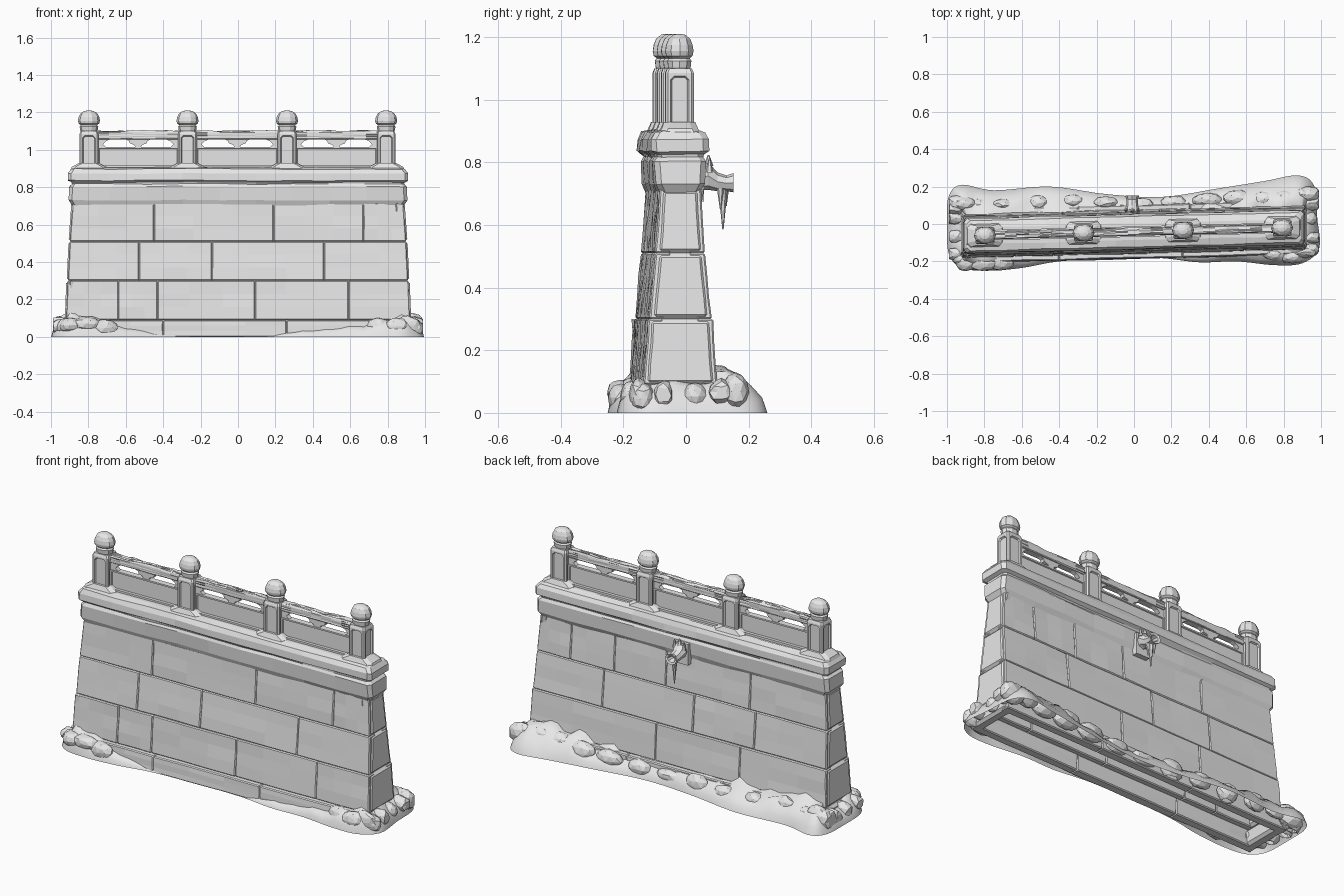
import bpy, bmesh, math, random
from mathutils import Vector, Matrix, noise

random.seed(4)
cube = bpy.data.objects.get("Cube")
if cube:
    bpy.data.objects.remove(cube, do_unlink=True)

stone = bpy.data.materials.new("pale_grey_stone")
stone.use_nodes = True
grey = (0.8, 0.8, 0.8, 1)
stone.diffuse_color = grey
stone.node_tree.nodes["Principled BSDF"].inputs["Base Color"].default_value = grey


def axis(x):
    """Centre line of the wall, which runs slightly askew."""
    return -0.041 + 0.025 * x


def clamp(v, m):
    return max(-m, min(m, v))


def finish(name, bm, skew=True, smooth=False):
    if skew:
        for v in bm.verts:
            v.co.y += axis(v.co.x)
    bmesh.ops.recalc_face_normals(bm, faces=bm.faces)
    for f in bm.faces:
        f.smooth = smooth
    mesh = bpy.data.meshes.new(name)
    bm.to_mesh(mesh)
    bm.free()
    mesh.materials.append(stone)
    ob = bpy.data.objects.new(name, mesh)
    bpy.context.collection.objects.link(ob)
    return ob


def loft(bm, rings, start=True, end=True):
    rows = [[bm.verts.new(p) for p in ring] for ring in rings]
    n = len(rows[0])
    for a, b in zip(rows, rows[1:]):
        for i in range(n):
            j = (i + 1) % n
            bm.faces.new((a[i], a[j], b[j], b[i]))
    if start:
        bm.faces.new(rows[0][::-1])
    if end:
        bm.faces.new(rows[-1])


def rect(hx, hy, z, c=0.01, steps=1, cx=0):
    """Rectangle ring with cut corners and divided long sides."""
    pts = []
    for s in (-1, 1):
        for i in range(steps + 1):
            pts.append((cx - s * (hx - c) * (2 * i / steps - 1), -s * -hy, z))
        pts += [(cx - s * hx, s * (hy - c), z), (cx - s * hx, -s * (hy - c), z)]
    return pts


def box(bm, x0, x1, hy, z0, z1):
    loft(bm, [[(x0, -hy, z), (x1, -hy, z), (x1, hy, z), (x0, hy, z)] for z in (z0, z1)])


def prism(bm, pts, hy):
    loft(bm, [[(x, y, z) for x, z in pts] for y in (-hy, hy)])


def roughen(bm, amount, cuts, bevel):
    """Divide the blocks, disturb their faces and chip their edges."""
    bmesh.ops.recalc_face_normals(bm, faces=bm.faces)
    bmesh.ops.subdivide_edges(bm, edges=bm.edges[:], cuts=cuts, use_grid_fill=True)
    for v in bm.verts:
        v.co.y += random.uniform(-amount, amount)
    sharp = [e for e in bm.edges if len(e.link_faces) == 2 and e.calc_face_angle() > 0.8]
    bmesh.ops.bevel(bm, geom=sharp, offset=bevel, segments=1, affect='EDGES', clamp_overlap=True)


# Wall courses: bottom, top, half depths, half widths, front and back joints
courses = [
    (0, .09, .146, .142, .93, .925, (-.4, .26), (-.3, .3)),
    (.09, .3, .118, .104, .92, .912, (-.64, -.43, .09, .59), (-.38, .14)),
    (.3, .51, .1, .08, .91, .9, (-.53, -.14, .46), (-.46, -.08, .48)),
    (.51, .715, .08, .067, .9, .885, (-.45, .19, .67), (-.42, .1, .42, .69)),
]
for k, (z0, z1, d0, d1, w0, w1, front, back) in enumerate(courses):
    bm = bmesh.new()
    levels = ((z0, d0, w0), (z1, d1, w1))
    for side, joints in ((-1, front), (1, back)):
        xs = (-1,) + joints + (1,)
        for a, b in zip(xs, xs[1:]):
            loft(bm, [[(clamp(a, w), side * d, z), (clamp(b, w), side * d, z),
                       (clamp(b, w), side * (d - .05), z), (clamp(a, w), side * (d - .05), z)]
                      for z, d, w in levels])
    roughen(bm, .0025, 2, .005)
    finish(f"wall_course_{k + 1}", bm)
    bm = bmesh.new()
    for s in (-1, 1):
        loft(bm, [[(s * (w - .06), -d, z), (s * (w + .006), -d, z),
                   (s * (w + .006), d, z), (s * (w - .06), d, z)]
                  for z, d, w in ((z0, d0 - .006, w0), (z1, d1 - .006, w1))])
    roughen(bm, .002, 2, .014)
    finish(f"end_stones_{k + 1}", bm)

# Cornice with two mouldings and a sloping top
bm = bmesh.new()
profile = [(.885, .064, .7), (.906, .078, .73), (.902, .082, .803), (.888, .075, .817),
           (.89, .077, .825), (.91, .094, .836), (.91, .093, .874), (.893, .08, .897), (.86, .045, .906)]
loft(bm, [rect(hx, hy, z, .018, 9) for hx, hy, z in profile], start=False)
for v in bm.verts:
    v.co.y += random.uniform(-.003, .003)
    v.co.z += random.uniform(-.003, .003)
finish("cornice", bm)

bm = bmesh.new()
box(bm, -.86, .86, .028, .89, .916)
finish("railing_curb", bm)

# Posts with sunk panels, feet and bulb finials
posts = (-.797, -.27, .262, .792)
finial = [(.04, 1.09), (.047, 1.104), (.05, 1.124), (.043, 1.132), (.055, 1.14),
          (.059, 1.155), (.055, 1.175), (.045, 1.194), (.025, 1.207), (.006, 1.21)]
for k, cx in enumerate(posts):
    bm = bmesh.new()
    sizes = ((.05, .045, .895), (.05, .045, 1.085), (.044, .039, 1.1))
    loft(bm, [rect(hx, hy, z, .007, 1, cx) for hx, hy, z in sizes])
    bmesh.ops.recalc_face_normals(bm, faces=bm.faces)
    sides = [f for f in bm.faces if f.calc_area() > .01 and abs(f.normal.z) < .1]
    for f in sides:
        bmesh.ops.inset_region(bm, faces=[f], thickness=.013)
        bmesh.ops.bevel(bm, geom=f.verts[:], offset=.012, segments=1, affect='VERTICES')
    panels = [f for f in bm.faces if len(f.verts) == 8 and abs(f.normal.z) < .1]
    bmesh.ops.inset_individual(bm, faces=panels, thickness=.005, depth=-.008)
    finish(f"post_{k + 1}", bm)

    bm = bmesh.new()
    loft(bm, [rect(hx, hy, z, .02, 1, cx) for hx, hy, z in
              ((.1, .066, .89), (.092, .058, .908), (.055, .05, .928))])
    finish(f"post_foot_{k + 1}", bm)

    bm = bmesh.new()
    n = 10
    loft(bm, [[(cx + r * math.cos(math.tau * i / n), .8 * r * math.sin(math.tau * i / n), z)
               for i in range(n)] for r, z in finial])
    finish(f"finial_{k + 1}", bm)

# Railing bays: solid lower panel, brackets, and a worn top rail
for k, (a, b) in enumerate(zip(posts, posts[1:])):
    a, b = a + .045, b - .045
    mid = (a + b) / 2
    bm = bmesh.new()
    box(bm, a, b, .017, .9, 1.015)
    bmesh.ops.recalc_face_normals(bm, faces=bm.faces)
    faces = [f for f in bm.faces if abs(f.normal.y) > .9]
    bmesh.ops.inset_individual(bm, faces=faces, thickness=.012)
    bmesh.ops.inset_individual(bm, faces=faces, thickness=.004, depth=-.006)
    finish(f"railing_panel_{k + 1}", bm)

    bm = bmesh.new()
    for x, s in ((a, 1), (b, -1)):
        prism(bm, [(x, 1.01), (x + s * .05, 1.01), (x + s * .03, 1.03),
                   (x + s * .045, 1.045), (x + s * .09, 1.065), (x, 1.065)], .013)
    half = [(.09, 1.065), (.05, 1.048), (.045, 1.034), (.022, 1.026), (.012, 1.01)]
    prism(bm, [(mid + x, z) for x, z in half] + [(mid - x, z) for x, z in half[::-1]], .013)
    finish(f"railing_brackets_{k + 1}", bm)

    bm = bmesh.new()
    box(bm, a, b, .021, 1.056, 1.097)
    roughen(bm, .0015, 6, .006)
    for v in bm.verts:
        if v.co.z > 1.094:
            v.co.z += random.uniform(-.004, .008)
    finish(f"top_rail_{k + 1}", bm)

# Mound around the foot: outline x, y and height against the wall
outline = [(-.99, -.16, .1), (-.92, -.235, .12), (-.78, -.25, .1), (-.6, -.235, .06), (-.4, -.2, .025),
           (-.1, -.183, .01), (.15, -.183, .01), (.35, -.205, .045), (.55, -.2, .06),
           (.75, -.22, .09), (.9, -.21, .11), (.99, -.13, .1), (.98, .03, .1), (.965, .2, .12),
           (.88, .26, .13), (.7, .23, .13), (.45, .19, .1), (.15, .145, .08), (-.15, .16, .09),
           (-.45, .2, .1), (-.75, .18, .12), (-.92, .21, .12), (-.99, .15, .1), (-1, 0, .08)]
ctrl = [Vector(p) for p in outline]
count, steps = len(ctrl), 5
path = []
for i in range(count):
    p, q, r, s = (ctrl[(i + j) % count] for j in (-1, 0, 1, 2))
    for j in range(steps):
        t = j / steps
        path.append(q + .5 * t * (r - p + t * (2 * p - 5 * q + 4 * r - s + t * (3 * (q - r) + s - p))))


def mound_point(p, t, rise):
    x = clamp(p.x, 1)
    outer = Vector((x, p.y, 0))
    ix = clamp(x, .9)
    inner = Vector((ix, axis(ix) + clamp(p.y - axis(ix), .112), 0))
    co = outer.lerp(inner, t)
    lump = noise.noise(Vector((co.x * 11, co.y * 11, 2)))
    co.z = p.z * rise * (1 + .45 * lump)
    return co


bm = bmesh.new()
shape = ((0, 0), (.1, .32), (.3, .6), (.55, .8), (.8, .95), (1.05, 1.05))
loft(bm, [[mound_point(p, t, rise) for p in path] for t, rise in shape], start=False, end=False)
bmesh.ops.remove_doubles(bm, verts=bm.verts, dist=.0005)
finish("foot_mound", bm, skew=False, smooth=True)

# Rounded lumps on the back and ends of the mound
bm = bmesh.new()
for p in path[::3]:
    if p.z < .075:
        continue
    c = mound_point(p, random.uniform(.45, .75), .55)
    size = Matrix.Diagonal((random.uniform(.05, .085), random.uniform(.03, .045), random.uniform(.035, .06), 1))
    bmesh.ops.create_icosphere(bm, subdivisions=2, radius=1, matrix=Matrix.Translation(c) @ size)
for v in bm.verts:
    v.co += noise.noise_vector(v.co * 25) * .006
    v.co.x = clamp(v.co.x, .99)
bmesh.ops.bisect_plane(bm, geom=bm.verts[:] + bm.edges[:] + bm.faces[:], plane_co=(0, 0, 0),
                       plane_no=(0, 0, -1), clear_outer=True)
finish("mound_lumps", bm, skew=False)

# Water spout on the back: plate, beast head with open mouth, horns
sx = -.01
bm = bmesh.new()
loft(bm, [[(sx + u * .042, y, .735 + w * .06) for u, w in ((-1, -1), (1, -1), (1, 1), (-1, 1))]
          for y in (.02, .058)])
finish("spout_plate", bm, skew=False)

bm = bmesh.new()
head = [(.03, .745, .03, .035), (.07, .757, .04, .045), (.1, .738, .032, .03), (.13, .733, .03, .025),
        (.152, .735, .037, .031), (.148, .735, .024, .018), (.11, .735, .014, .01)]
n = 8
loft(bm, [[(sx + rx * math.cos(math.tau * i / n), y, z + rz * math.sin(math.tau * i / n))
           for i in range(n)] for y, z, rx, rz in head])
finish("spout_head", bm, skew=False)

bm = bmesh.new()
for x, y, z, r, h in ((0, .072, .805, .016, .035), (-.03, .075, .79, .012, .045), (.03, .075, .79, .012, .045)):
    bmesh.ops.create_cone(bm, cap_ends=True, segments=6, radius1=r, radius2=.003, depth=h,
                          matrix=Matrix.Translation((sx + x, y, z)))
finish("spout_horns", bm, skew=False)

# Icicles hanging from the spout
bm = bmesh.new()
for x, y, z, r, h in ((0, .118, .65, .015, .13), (.012, .11, .685, .012, .07), (-.014, .128, .69, .01, .06)):
    bmesh.ops.create_cone(bm, cap_ends=True, segments=6, radius1=.002, radius2=r, depth=h,
                          matrix=Matrix.Translation((sx + x, y, z)))
finish("icicles", bm, skew=False)
